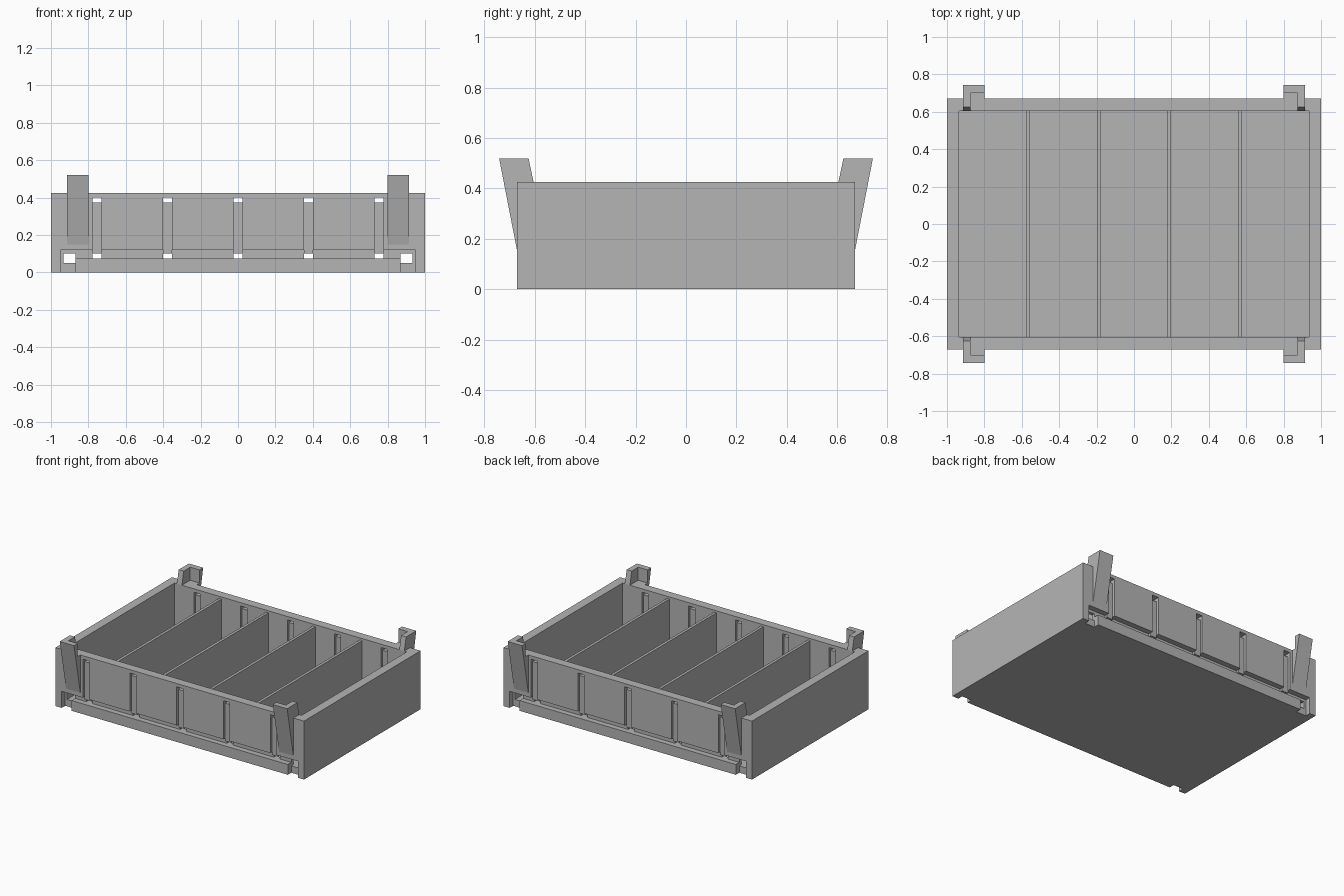
import bpy, bmesh

cube = bpy.data.objects.get("Cube")
if cube:
    bpy.data.objects.remove(cube, do_unlink=True)

grey = bpy.data.materials.new("plain_grey")
grey.use_nodes = True
grey.diffuse_color = (0.46, 0.46, 0.46, 1)
grey.node_tree.nodes["Principled BSDF"].inputs["Base Color"].default_value = (0.46, 0.46, 0.46, 1)

SLOTS = [i * 0.377 for i in range(-2, 3)]
OUT, INN = 0.67, 0.605      # outer and inner face of the long walls
END = 0.935                 # inner face of the end walls
RIM, FLOOR = 0.425, 0.05


def prism(name, profile, x0, x1):
    """Extrude a (y, z) profile along x."""
    bm = bmesh.new()
    face = bm.faces.new([bm.verts.new((x0, y, z)) for y, z in profile])
    ext = bmesh.ops.extrude_face_region(bm, geom=[face])
    moved = [v for v in ext["geom"] if isinstance(v, bmesh.types.BMVert)]
    bmesh.ops.translate(bm, verts=moved, vec=(x1 - x0, 0, 0))
    bmesh.ops.recalc_face_normals(bm, faces=bm.faces)
    mesh = bpy.data.meshes.new(name)
    bm.to_mesh(mesh)
    bm.free()
    mesh.materials.append(grey)
    ob = bpy.data.objects.new(name, mesh)
    bpy.context.collection.objects.link(ob)
    return ob


def box(name, x0, x1, y0, y1, z0, z1):
    return prism(name, [(y0, z0), (y1, z0), (y1, z1), (y0, z1)], x0, x1)


def mirror(ob, x=False, y=False):
    mod = ob.modifiers.new("mirror", "MIRROR")
    mod.use_axis = (x, y, False)
    mod.use_mirror_merge = False


def carve(ob, cutters):
    """Subtract the cutters, bake the result and remove the cutters."""
    for c in cutters:
        c.hide_render = True
        mod = ob.modifiers.new("cut", "BOOLEAN")
        mod.operation = "DIFFERENCE"
        mod.solver = "EXACT"
        mod.object = c
    dg = bpy.context.evaluated_depsgraph_get()
    mesh = bpy.data.meshes.new_from_object(ob.evaluated_get(dg))
    ob.modifiers.clear()
    ob.data = mesh
    for c in cutters:
        bpy.data.objects.remove(c, do_unlink=True)


# Floor and end walls
box("floor", -END, END, -INN, INN, 0, FLOOR)
mirror(box("end_wall", END, 1, -INN, INN, 0, RIM), x=True)

# Long walls with through slots, a low groove and corner notches
wall = box("long_wall", -1, 1, -OUT, -INN, 0, RIM)
cuts = [box("slot_cutter", x - 0.025, x + 0.025, -0.7, -0.5, 0.075, 0.40) for x in SLOTS]
cuts.append(box("groove_cutter", -0.95, 0.95, -0.7, -0.63, 0.075, 0.12))
for s in (-1, 1):
    a, b = sorted((s * 0.87, s * 0.95))
    cuts.append(box("notch_cutter", a, b, -0.71, -0.63, -0.05, 0.119))
    a, b = sorted((s * 0.87, s * 0.934))
    cuts.append(box("hole_cutter", a, b, -0.72, -0.5, FLOOR, 0.10))
carve(wall, cuts)
mirror(wall, y=True)

# Recessed bars inside the slots
for x in SLOTS:
    mirror(box("slot_bar", x - 0.025, x + 0.025, -0.65, -0.622, 0.10, 0.375), y=True)

# Compartment dividers
for x in (-0.566, -0.189, 0.189, 0.566):
    box("divider", x - 0.01, x + 0.01, -INN, INN, FLOOR, 0.41)

# L-shaped stacking guides flaring out at the four corners
side = prism("guide_side", [(-0.605, RIM), (-0.625, 0.52), (-0.742, 0.52), (-OUT, 0.15),
                            (-0.64, 0.15), (-0.64, RIM)], 0.875, 0.915)
front = prism("guide_face", [(-OUT, 0.15), (-0.742, 0.52), (-0.70, 0.52), (-0.70, RIM),
                             (-OUT, RIM)], 0.80, 0.875)
for part in (side, front):
    mirror(part, x=True, y=True)
